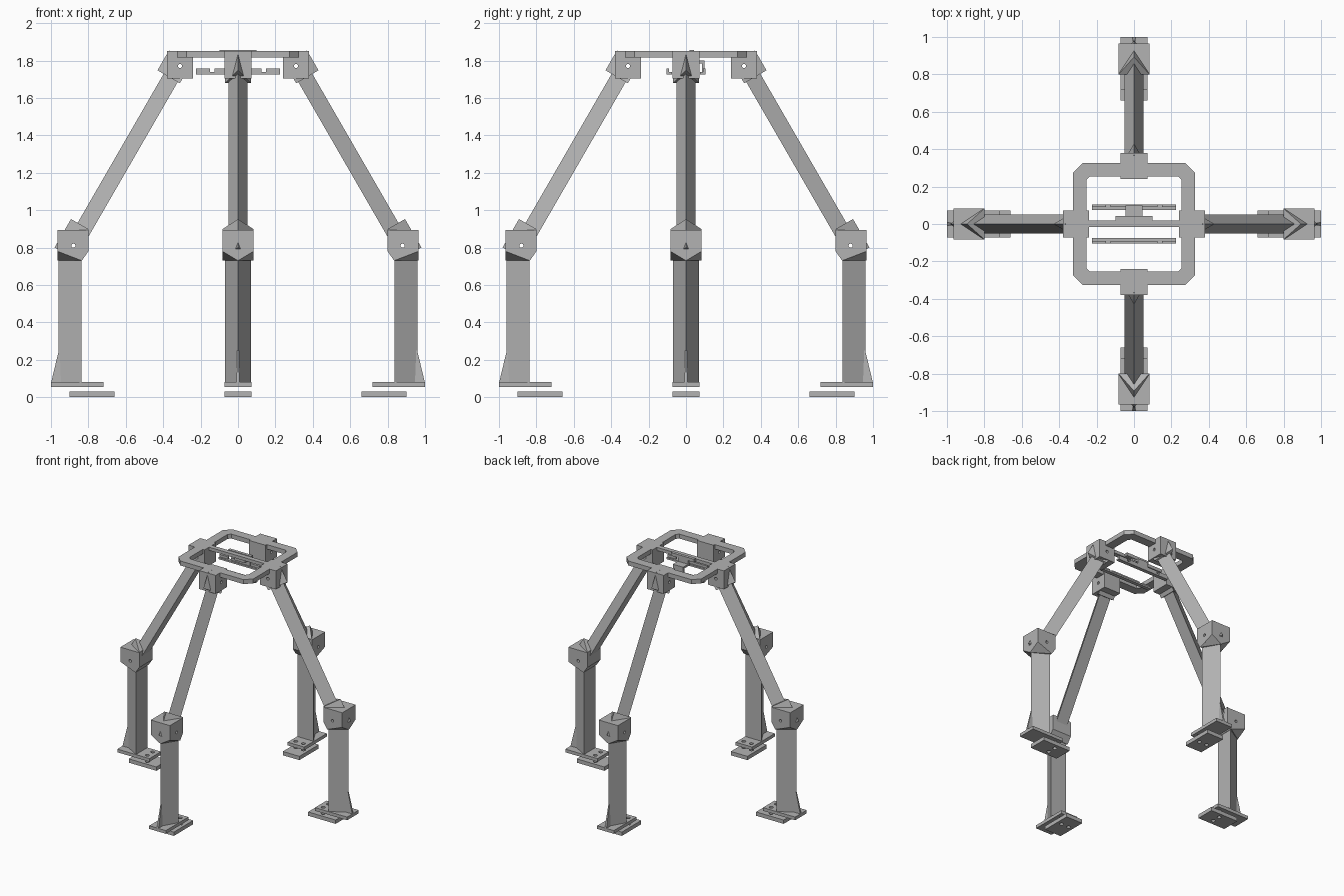
import bpy, bmesh
from math import sqrt, pi
from mathutils import Vector, Matrix

cube = bpy.data.objects.get("Cube")
if cube:
    bpy.data.objects.remove(cube, do_unlink=True)

grey = bpy.data.materials.new("plain_grey")
grey.use_nodes = True
tone = (0.45, 0.45, 0.45, 1)
grey.diffuse_color = tone
grey.node_tree.nodes["Principled BSDF"].inputs["Base Color"].default_value = tone


def finish(name, bm):
    bmesh.ops.recalc_face_normals(bm, faces=bm.faces)
    mesh = bpy.data.meshes.new(name)
    bm.to_mesh(mesh)
    bm.free()
    mesh.materials.append(grey)
    obj = bpy.data.objects.new(name, mesh)
    bpy.context.scene.collection.objects.link(obj)
    return obj


def hull(name, points):
    """Solid convex block wrapped around a few points."""
    bm = bmesh.new()
    for p in points:
        bm.verts.new(p)
    res = bmesh.ops.convex_hull(bm, input=bm.verts)
    loose = [v for v in bm.verts if not v.link_faces]
    bmesh.ops.delete(bm, geom=loose, context='VERTS')
    bmesh.ops.dissolve_limit(bm, angle_limit=0.01, verts=bm.verts, edges=bm.edges)
    return finish(name, bm)


def corners(x, y, z):
    return [(a, b, c) for a in x for b in y for c in z]


def box(name, x, y, z):
    return hull(name, corners(x, y, z))


def triangle(apex, base, half, z):
    return [(apex, 0, z), (base, half, z), (base, -half, z)]


# Slanted frame of the upper leg: t runs up the leg, n points outward
ORIGIN = Vector((0.63, 0, 1.326))
T = Vector((-0.5, 0, sqrt(3) / 2))
N = Vector((sqrt(3) / 2, 0, 0.5))
Y = Vector((0, 1, 0))


def slanted_prism(name, t_range, apex, base, half):
    pts = []
    for t in t_range:
        pts += [ORIGIN + T * t + N * apex]
        pts += [ORIGIN + T * t + N * base + Y * s for s in (half, -half)]
    return hull(name, pts)


# Cutter for pin holes and foot bolt holes
bm = bmesh.new()
for x, z in ((0.88, 0.81), (0.31, 1.77)):
    bmesh.ops.create_cone(bm, cap_ends=True, segments=16, radius1=0.011, radius2=0.011, depth=0.4,
                          matrix=Matrix.Translation((x, 0, z)) @ Matrix.Rotation(pi / 2, 4, 'X'))
for y in (-0.033, 0.033):
    bmesh.ops.create_cone(bm, cap_ends=True, segments=16, radius1=0.015, radius2=0.015, depth=0.2,
                          matrix=Matrix.Translation((0.765, y, 0.04)))
cutter = finish("hole_cutter", bm)
cutter.hide_render = True

# One leg on the +x side
leg = [
    slanted_prism("upper_leg", (-0.6, 0.607), 0, -0.087, 0.05),
    slanted_prism("knee_socket", (-0.63, -0.455), 0.041, -0.067, 0.083),
    slanted_prism("hip_socket", (0.465, 0.587), 0.038, -0.1, 0.07),
    hull("knee_block", corners((0.80, 0.965), (-0.083, 0.083), (0.78, 0.895))
         + triangle(0.965, 0.835, 0.083, 0.73)),
    box("hip_block", (0.24, 0.38), (-0.072, 0.072), (1.705, 1.85)),
    hull("lower_leg", triangle(0.96, 0.838, 0.07, 0.07) + triangle(0.96, 0.838, 0.07, 0.79)),
    hull("ankle_rib", corners((0.9, 1.0), (-0.008, 0.008), (0.075,))
         + corners((0.9, 0.958), (-0.004, 0.004), (0.25,))),
    box("upper_foot_plate", (0.72, 1.0), (-0.072, 0.072), (0.055, 0.08)),
    box("lower_foot_plate", (0.66, 0.90), (-0.072, 0.072), (0.0, 0.03)),
]
drilled = ("upper_leg", "knee_block", "knee_socket", "hip_block", "hip_socket",
           "upper_foot_plate", "lower_foot_plate")
for obj in leg:
    if obj.name in drilled:
        mod = obj.modifiers.new("holes", 'BOOLEAN')
        mod.operation = 'DIFFERENCE'
        mod.solver = 'EXACT'
        mod.object = cutter
bpy.context.view_layer.update()
deps = bpy.context.evaluated_depsgraph_get()
baked = [bpy.data.meshes.new_from_object(o.evaluated_get(deps)) for o in leg]
for obj, mesh in zip(leg, baked):
    obj.modifiers.clear()
    obj.data = mesh
bpy.data.objects.remove(cutter, do_unlink=True)

# Repeat the leg around the frame
for i, side in enumerate(("back", "right", "front"), 1):
    for obj in leg:
        copy = obj.copy()
        copy.name = side + "_" + obj.name
        copy.rotation_euler.z = i * pi / 2
        bpy.context.scene.collection.objects.link(copy)
for obj in leg:
    obj.name = "left_" + obj.name


# Top ring: chamfered square with a chamfered opening
def octagon(r, c):
    pts = []
    for sx, sy in ((1, 1), (-1, 1), (-1, -1), (1, -1)):
        pair = [(sx * r, sy * (r - c)), (sx * (r - c), sy * r)]
        pts += pair if sx * sy > 0 else pair[::-1]
    return pts


bm = bmesh.new()
outer, inner = [[bm.verts.new((x, y, 1.815)) for x, y in octagon(*rc)]
                for rc in ((0.325, 0.05), (0.255, 0.02))]
for i in range(8):
    j = (i + 1) % 8
    bm.faces.new((outer[i], outer[j], inner[j], inner[i]))
ext = bmesh.ops.extrude_face_region(bm, geom=bm.faces[:])
bmesh.ops.translate(bm, vec=(0, 0, 0.035),
                    verts=[v for v in ext["geom"] if isinstance(v, bmesh.types.BMVert)])
finish("top_ring", bm)

# Cross bar and hanging bracket
box("cross_bar", (-0.26, 0.26), (-0.017, 0.02), (1.825, 1.85))
box("bracket_plate", (-0.1, 0.1), (0.018, 0.042), (1.83, 1.855))
box("bracket_post", (-0.045, 0.045), (0.022, 0.038), (1.785, 1.84))
box("bracket_arm", (-0.045, 0.045), (0.022, 0.1), (1.785, 1.8))
box("bracket_drop", (-0.045, 0.045), (0.085, 0.1), (1.73, 1.8))

# Two notched rails
for side, s in (("back", 1), ("front", -1)):
    box(side + "_rail_floor", (-0.225, 0.225), (s * 0.076, s * 0.105), (1.725, 1.738))
    for part, x in (("right", (-0.225, -0.15)), ("middle", (-0.125, 0.125)), ("left", (0.15, 0.225))):
        box(side + "_rail_wall_" + part, x, (s * 0.09, s * 0.105), (1.73, 1.757))
